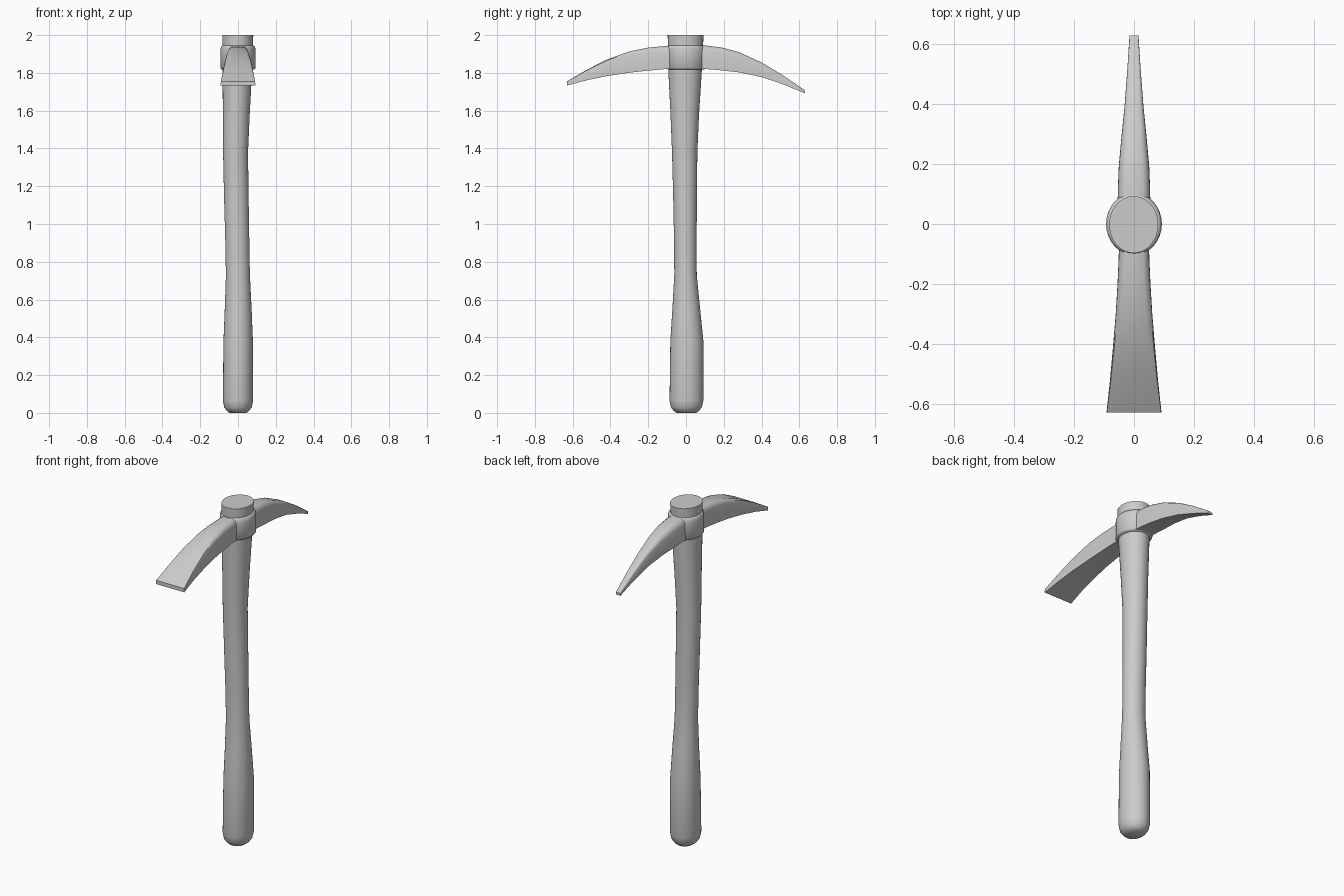
import bpy, bmesh
from math import cos, sin, pi


def loft(name, rings, angle=0.7):
    """Skin a list of equal-length point rings and cap both ends."""
    bm = bmesh.new()
    loops = [[bm.verts.new(p) for p in r] for r in rings]
    n = len(loops[0])
    for a, b in zip(loops, loops[1:]):
        for i in range(n):
            j = (i + 1) % n
            bm.faces.new((a[i], a[j], b[j], b[i]))
    bm.faces.new(loops[0])
    bm.faces.new(loops[-1])
    bmesh.ops.recalc_face_normals(bm, faces=bm.faces)
    me = bpy.data.meshes.new(name)
    bm.to_mesh(me)
    bm.free()
    ob = bpy.data.objects.new(name, me)
    bpy.context.collection.objects.link(ob)
    bpy.ops.object.select_all(action='DESELECT')
    ob.select_set(True)
    bpy.context.view_layer.objects.active = ob
    bpy.ops.object.shade_smooth_by_angle(angle=angle)
    return ob


def oval(z, x0, x1, y0, y1, n=32):
    cx, cy, rx, ry = (x0 + x1) / 2, (y0 + y1) / 2, (x1 - x0) / 2, (y1 - y0) / 2
    return [(cx + rx * cos(2 * pi * i / n), cy + ry * sin(2 * pi * i / n), z)
            for i in range(n)]


# Slightly bent wooden handle: z, x range, y range
handle = [
    (0.0, -.045, .045, -.05, .055),
    (.012, -.06, .06, -.066, .07),
    (.03, -.073, .073, -.08, .084),
    (.065, -.08, .08, -.087, .092),
    (.38, -.077, .079, -.083, .092),
    (.55, -.070, .072, -.072, .075),
    (.73, -.064, .063, -.062, .057),
    (.90, -.067, .060, -.063, .056),
    (1.15, -.074, .056, -.068, .058),
    (1.38, -.079, .053, -.074, .060),
    (1.58, -.080, .062, -.082, .069),
    (1.80, -.082, .074, -.093, .083),
    (2.0, -.083, .081, -.097, .093),
]
loft("handle", [oval(*s) for s in handle])

# Oval eye of the head
loft("head_collar", [oval(z, -.093 + i, .093 - i, -.104 + i, .104 - i)
                     for z, i in ((1.819, .006), (1.826, 0), (1.925, 0),
                                  (1.939, .003), (1.946, .009))], 1.0)


def blade(name, stations):
    # y, bottom z, top z, half width, half width of crown, crown drop
    rings = []
    for y, zb, zt, w, t, d in stations:
        half = [(w, zb), (w * .99, zt - d), ((w + t) / 2, zt - d * .35), (t * .8, zt)]
        rings.append([(x, y, z) for x, z in half]
                     + [(-x, y, z) for x, z in reversed(half)])
    return loft(name, rings, 0.8)


# Broad adze blade towards the front
blade("adze_blade", [
    (-.03, 1.820, 1.944, .050, .036, .030),
    (-.11, 1.820, 1.942, .051, .038, .030),
    (-.20, 1.812, 1.934, .055, .042, .026),
    (-.30, 1.801, 1.914, .061, .050, .020),
    (-.42, 1.783, 1.870, .071, .062, .014),
    (-.53, 1.760, 1.814, .081, .075, .008),
    (-.63, 1.733, 1.755, .092, .090, .002),
])

# Pointed pick blade towards the back
blade("pick_blade", [
    (.03, 1.820, 1.946, .055, .038, .030),
    (.11, 1.820, 1.944, .054, .038, .030),
    (.19, 1.813, 1.934, .051, .036, .028),
    (.28, 1.803, 1.910, .043, .030, .024),
    (.40, 1.778, 1.855, .031, .023, .014),
    (.52, 1.737, 1.783, .022, .017, .007),
    (.63, 1.692, 1.707, .015, .013, .002),
])
